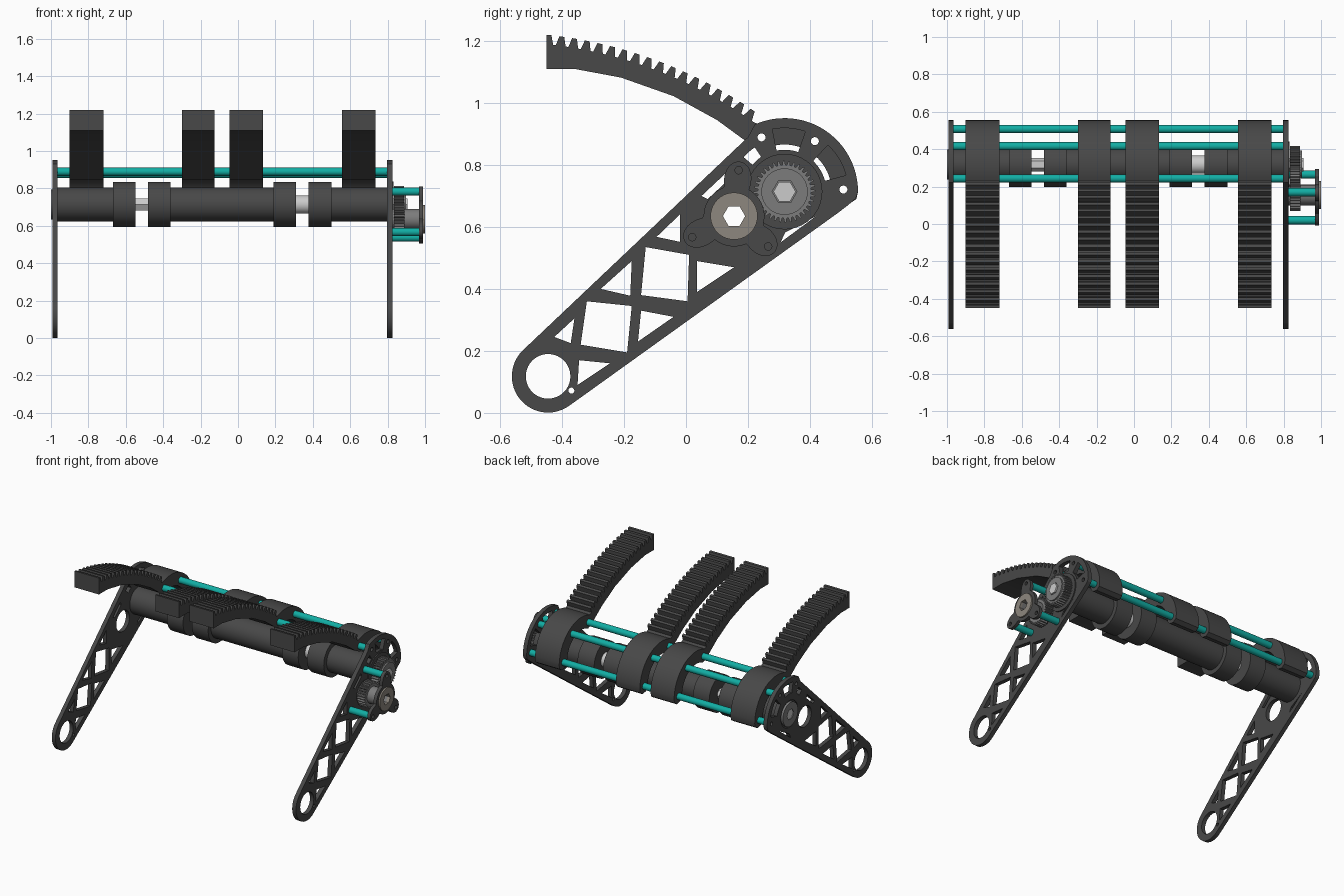
import bpy, bmesh
from math import sin, cos, radians, pi, atan2, hypot
from mathutils import Matrix

if "Cube" in bpy.data.objects:
    bpy.data.objects.remove(bpy.data.objects["Cube"])


def material(name, rgb):
    m = bpy.data.materials.new(name)
    m.diffuse_color = (*rgb, 1)
    m.use_nodes = True
    m.node_tree.nodes["Principled BSDF"].inputs["Base Color"].default_value = m.diffuse_color
    return m


DARK = material("dark_grey", (0.065, 0.065, 0.065))
TEAL = material("teal", (0.006, 0.42, 0.37))
STEEL = material("steel", (0.55, 0.55, 0.55))
GREY = material("mid_grey", (0.2, 0.2, 0.2))
TAN = material("warm_grey", (0.27, 0.245, 0.21))

# local (x, y, z) -> world (y, z, x): every profile lies in the side view
SIDE = Matrix(((0, 0, 1, 0), (1, 0, 0, 0), (0, 1, 0, 0), (0, 0, 0, 1)))


def arc(c, r, a0, a1, n=24):
    return [(c[0] + r * cos(radians(a0 + (a1 - a0) * i / n)),
             c[1] + r * sin(radians(a0 + (a1 - a0) * i / n))) for i in range(n + 1)]


def circle(c, r, n=40):
    return arc(c, r, 0, 360, n)[:-1]


def sector(c, r0, r1, a0, a1):
    return arc(c, r1, a0, a1, 8) + arc(c, r0, a1, a0, 8)


def extrude(name, loops, x0, x1, mat=DARK):
    """Extrude an outline (first loop) with holes (other loops) along x."""
    cu = bpy.data.curves.new(name, 'CURVE')
    cu.dimensions, cu.fill_mode, cu.extrude = '2D', 'BOTH', (x1 - x0) / 2
    for pts in loops:
        s = cu.splines.new('POLY')
        s.points.add(len(pts) - 1)
        for p, q in zip(s.points, pts):
            p.co = (q[0], q[1], 0, 1)
        s.use_cyclic_u = True
    tmp = bpy.data.objects.new(name + "_tmp", cu)
    bpy.context.collection.objects.link(tmp)
    dg = bpy.context.evaluated_depsgraph_get()
    me = bpy.data.meshes.new_from_object(tmp.evaluated_get(dg))
    bpy.data.objects.remove(tmp)
    me.transform(Matrix.Translation(((x0 + x1) / 2, 0, 0)) @ SIDE)
    bm = bmesh.new()
    bm.from_mesh(me)
    bmesh.ops.remove_doubles(bm, verts=bm.verts, dist=1e-5)
    bmesh.ops.recalc_face_normals(bm, faces=bm.faces)
    bm.to_mesh(me)
    bm.free()
    me.materials.clear()
    me.materials.append(mat)
    ob = bpy.data.objects.new(name, me)
    bpy.context.collection.objects.link(ob)
    bpy.ops.object.select_all(action='DESELECT')
    ob.select_set(True)
    bpy.context.view_layer.objects.active = ob
    bpy.ops.object.shade_smooth_by_angle(angle=radians(25))
    return ob


PIVOT, FOOT, DRIVE = (0.318, 0.714), (-0.445, 0.118), (0.155, 0.635)
RODS = [arc(PIVOT, 0.19, a, a, 1)[0] for a in (113, 59, 2)]
MOUNTS = [(0.17, 0.783), (0.02, 0.567), (0.265, 0.537)]

# side plates with lattice cut-outs
plate_outline = (arc(FOOT, 0.117, 133.6, 306.5)
                 + [(0.49, 0.645), (0.525, 0.672), (0.548, 0.692)]
                 + arc(PIVOT, 0.237, 0, 114) + [(0.2, 0.89)])
lattice = [
    [(-.425, .245), (-.36, .305), (-.372, .225)],
    [(-.345, .17), (-.245, .16), (-.35, .09)],
    [(-.32, .36), (-.175, .345), (-.19, .195), (-.34, .22)],
    [(-.275, .40), (-.175, .49), (-.18, .378)],
    [(-.145, .33), (-.04, .31), (-.155, .23)],
    [(-.13, .535), (.01, .51), (.005, .36), (-.145, .38)],
    [(-.095, .568), (-.02, .64), (-.02, .552)],
    [(.035, .49), (.155, .47), (.035, .39)],
    [(.05, .70), (.13, .775), (.135, .75), (.07, .69)],
    [(.305, .55), (.42, .635), (.32, .582)],
]
head_slots = [sector(PIVOT, 0.135, 0.205, 15, 47), sector(PIVOT, 0.135, 0.205, 71, 101),
              sector(PIVOT, 0.135, 0.172, 124, 140)]
plate = ([plate_outline, circle(FOOT, 0.072), circle((-.37, .072), 0.01, 12),
          circle(DRIVE, 0.07), circle(PIVOT, 0.09)]
         + lattice + head_slots + [circle(p, 0.013, 16) for p in RODS])
extrude("left_side_plate", plate, -0.992, -0.965)
extrude("right_side_plate", plate, 0.797, 0.825)

# curved rack arms: toothed top, hooked head around the roller
RC, A0, STEP = (-0.60, -0.222), 84.06, 1.645
teeth = []
for i in range(18):
    for f, r in ((0, 1.45), (0.38, 1.45), (0.6, 1.42), (0.82, 1.42)):
        teeth += arc(RC, r, A0 - (i + f) * STEP, 0, 1)[:1]
arm_outline = (teeth + arc(PIVOT, 0.237, 112, 0)
               + [(.55, .69), (.525, .673), (.49, .68), (.472, .70)]
               + arc(PIVOT, 0.152, 0, 118)
               + [(.197, .874), (.1, .945), (-.04, 1.022), (-.21, 1.082), (-.36, 1.11), (-.45, 1.11)])
for i, (a, b) in enumerate(((-.90, -.72), (-.30, -.125), (-.045, .133), (.555, .735))):
    extrude(f"rack_arm_{i + 1}", [arm_outline] + [circle(p, 0.0215, 20) for p in RODS], a, b)

# hollow spacer rods
for i, p in enumerate(RODS):
    extrude(f"spacer_rod_{i + 1}", [circle(p, 0.0215, 24), circle(p, 0.013, 16)], -0.965, 0.797, TEAL)

# roller tubes, collars and the shaft through them
for i, (a, b) in enumerate(((-.985, -.66), (-.37, .20), (.49, .82))):
    extrude(f"roller_tube_{i + 1}", [circle(PIVOT, 0.09), circle(PIVOT, 0.05, 24)], a, b)
for i, (a, b) in enumerate(((-.667, -.547), (-.48, -.36), (.19, .31), (.376, .50))):
    extrude(f"collar_{i + 1}", [circle(PIVOT, 0.121), circle(PIVOT, 0.035, 24)], a, b)
extrude("hex_shaft", [circle(PIVOT, 0.036, 6)], -0.995, 0.905, STEEL)
extrude("shaft_sleeve", [circle(PIVOT, 0.049)], 0.30, 0.385, STEEL)
extrude("left_hub", [circle(PIVOT, 0.08), circle(PIVOT, 0.036, 6)], -1.0, -0.98, GREY)


# spur gears
def gear(name, c, r, n, bore, x0, x1, mat):
    pts = []
    for i in range(n):
        for f, k in ((0, r), (0.3, r), (0.5, r - 0.014), (0.8, r - 0.014)):
            a = 2 * pi * (i + f) / n
            pts.append((c[0] + k * cos(a), c[1] + k * sin(a)))
    extrude(name, [pts, circle(c, bore, 6)], x0, x1, mat)


extrude("right_bearing_flange", [circle(PIVOT, 0.122), circle(PIVOT, 0.04)], 0.825, 0.832)
gear("driven_gear", PIVOT, 0.1, 36, 0.036, 0.835, 0.887, GREY)
extrude("driven_gear_hub", [circle(PIVOT, 0.075), circle(PIVOT, 0.04, 6)], 0.887, 0.897, GREY)
gear("drive_gear", DRIVE, 0.086, 30, 0.036, 0.835, 0.89, GREY)
extrude("drive_sleeve", [circle(DRIVE, 0.055), circle(DRIVE, 0.036, 6)], 0.80, 0.985, GREY)

# outer gear cover with three lobes, held on spacers
cover = []
for i in range(120):
    a, r = 2 * pi * i / 120, 0.098
    for m in MOUNTS:
        dy, dz = m[0] - DRIVE[0], m[1] - DRIVE[1]
        d = abs((a - atan2(dz, dy) + pi) % (2 * pi) - pi)
        if d < 0.42:
            r = max(r, 0.098 + (hypot(dy, dz) - 0.07) * (1 - (d / 0.42) ** 2) ** 0.8)
    cover.append((DRIVE[0] + r * cos(a), DRIVE[1] + r * sin(a)))
extrude("gear_cover", [cover, circle(DRIVE, 0.07)] + [circle(p, 0.012, 16) for p in MOUNTS], 0.968, 0.99)
extrude("drive_bushing", [circle(DRIVE, 0.076), circle(DRIVE, 0.036, 6)], 0.98, 1.0, TAN)
for i, p in enumerate(MOUNTS):
    extrude(f"cover_spacer_{i + 1}", [circle(p, 0.022, 24), circle(p, 0.012, 16)], 0.825, 0.968, TEAL)
